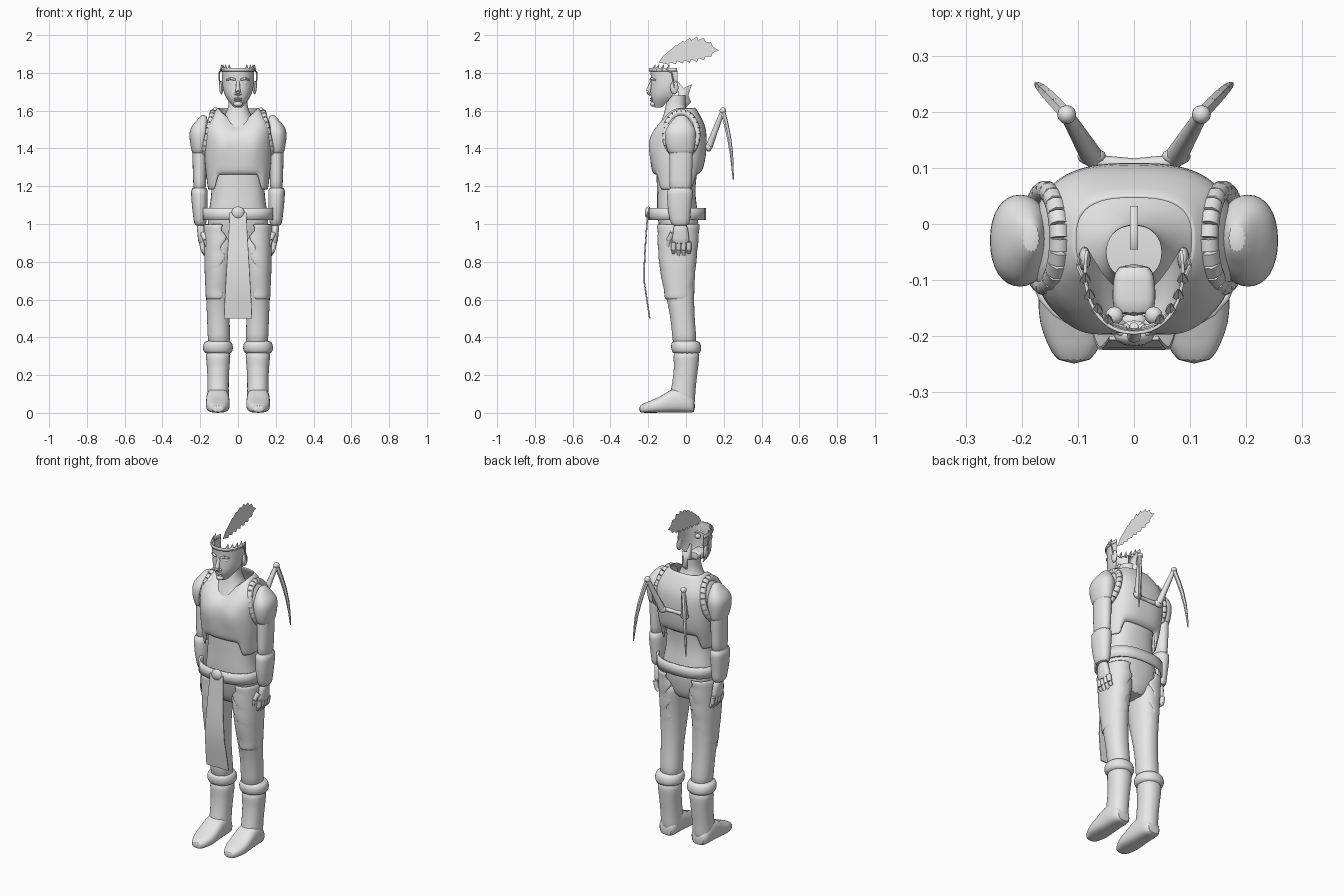
import bpy, bmesh, math
from mathutils import Vector, Matrix

if "Cube" in bpy.data.objects:
    bpy.data.objects.remove(bpy.data.objects["Cube"])

shade = (0.8, 0.8, 0.8, 1)
grey = bpy.data.materials.new("plain grey")
grey.use_nodes = True
grey.diffuse_color = shade
grey.node_tree.nodes["Principled BSDF"].inputs["Base Color"].default_value = shade
made_objects = []


def finish(name, bm, mirror=False, smooth=False, thick=0, offset=-1):
    """Turn a bmesh into a named object with its modifiers."""
    bmesh.ops.recalc_face_normals(bm, faces=bm.faces)
    mesh = bpy.data.meshes.new(name)
    bm.to_mesh(mesh)
    bm.free()
    mesh.materials.append(grey)
    ob = bpy.data.objects.new(name, mesh)
    bpy.context.collection.objects.link(ob)
    if mirror:
        ob.modifiers.new("mirror", "MIRROR")
    if thick:
        solid = ob.modifiers.new("thickness", "SOLIDIFY")
        solid.thickness, solid.offset = thick, offset
    if smooth:
        ob.modifiers.new("smooth", "SUBSURF").levels = 1
        ob.modifiers["smooth"].render_levels = 1
    made_objects.append(ob)


def sample(values, t):
    """Smooth curve through evenly spaced values; a plain number stays constant."""
    if not isinstance(values, tuple):
        return values
    last = len(values) - 1
    i = min(int(t * last), last - 1)
    f = t * last - i
    before, a, b, after = (values[min(max(j, 0), last)] for j in range(i - 1, i + 3))
    slope_a, slope_b = (b - before) / 2, (after - a) / 2
    ease = f * f * (3 - 2 * f)
    return a + (b - a) * ease + f * (1 - f) * (slope_a * (1 - f) - slope_b * f)


def rounded(value, power):
    return math.copysign(abs(value) ** (2 / power), value)


def loft(name, start, end, half, low, high, x=0, steps=8, sides=16, power=2.2,
         arc=None, along="z", caps=True, warp=None, smooth=True, **look):
    """Skin rounded sections whose half width and two limits follow smooth curves."""
    bm = bmesh.new()
    rows = []
    for step in range(steps + 1):
        t = step / steps
        place = start + (end - start) * t
        middle, width = sample(x, t), sample(half, t)
        near, far = sample(low, t), sample(high, t)
        first, final = arc(t) if arc else (0, math.tau)
        row = []
        for k in range(sides + 1 if arc else sides):
            angle = first + (final - first) * k / sides
            u = middle + width * rounded(math.cos(angle), power)
            v = (near + far) / 2 + (far - near) / 2 * rounded(math.sin(angle), power)
            co = Vector((u, v, place) if along == "z" else (u, place, v))
            if warp:
                warp(co)
            row.append(bm.verts.new(co))
        rows.append(row)
    for row, after in zip(rows, rows[1:]):
        for k in range(sides):
            j = (k + 1) % len(row)
            bm.faces.new((row[k], row[j], after[j], after[k]))
    if caps and not arc:
        bm.faces.new(rows[0])
        bm.faces.new(rows[-1])
    finish(name, bm, smooth=smooth, **look)


def rod(bm, points, radii, sides=8):
    """Tapered rod through points."""
    points = [Vector(point) for point in points]
    for p, q, radius, after in zip(points, points[1:], radii, radii[1:]):
        turn = (q - p).to_track_quat("Z", "Y").to_matrix().to_4x4()
        bmesh.ops.create_cone(bm, cap_ends=True, segments=sides, radius1=radius, radius2=after,
                              depth=(q - p).length, matrix=Matrix.Translation((p + q) / 2) @ turn)


def ball(bm, centre, size):
    matrix = Matrix.Translation(centre) @ Matrix.Diagonal((*size, 1))
    bmesh.ops.create_uvsphere(bm, u_segments=12, v_segments=8, radius=1, matrix=matrix)


def plate(name, outline, thick=0):
    """Flat cutout in the middle plane from (y, z) points."""
    bm = bmesh.new()
    bm.faces.new([bm.verts.new((0, y, z)) for y, z in outline])
    finish(name, bm, thick=thick, offset=0)


# Torso and neck
loft("body", start=.84, end=1.5, half=(.07, .165, .15, .14, .15, .15),
     low=(-.1, -.15, -.155, -.16, -.15), high=(.04, .07, .05, .07, .08), steps=10, power=2.5)
loft("neck", start=1.48, end=1.68, half=(.15, .09, .055, .05),
     low=(-.155, -.12, -.1), high=(.08, .03, 0, 0), caps=False)


def vest_shape(v):
    """Step the hem, swell the chest and dip the neckline."""
    if v.z < 1.28 and abs(v.x) < .115:
        v.z = 1.26 + (v.z - 1.18) / 5
    if v.y < -.05:
        v.y -= .015 * math.exp(-((abs(v.x) - .085) / .05) ** 2 - ((v.z - 1.42) / .07) ** 2)
    if v.z > 1.45:
        front = min(1, max(0, (-v.y - .04) / .06)) * max(0, 1 - abs(v.x) / .13)
        v.z -= front * (v.z - 1.45) / 2


loft("vest", start=1.18, end=1.62, half=(.16, .17, .178, .18, .178, .105),
     low=(-.165, -.18, -.19, -.19, -.165, -.105), high=(.06, .085, .105, .11, .1, .05),
     steps=9, sides=40, power=2.7, caps=False, warp=vest_shape, thick=.01)

# Flattened rings round each arm hole
bm = bmesh.new()
count = 24
ring = [math.tau * k / count for k in range(count + 1)]
path = [(.158 - .025 * math.sin(a), -.025 + .085 * math.cos(a), 1.475 + .115 * math.sin(a)) for a in ring]
rod(bm, path, [.018] * len(path))
finish("shoulder_straps", bm, mirror=True)

# Arms, shoulder guards and bracers
loft("shoulder_guards", start=1.365, end=1.578, x=(.205, .204, .2, .182), half=(.037, .052, .053, .015),
     low=(-.093, -.112, -.107, -.05), high=(.04, .052, .05, 0), mirror=True)
loft("upper_arms", start=1.16, end=1.45, x=.203, half=(.033, .038, .04),
     low=-.09, high=(.03, .04), steps=4, mirror=True)
loft("bracers", start=.985, end=1.2, x=(.2, .205), half=(.032, .042, .046),
     low=(-.08, -.1, -.1), high=(.02, .04), steps=5, mirror=True)
loft("palms", start=.89, end=1, x=(.188, .198), half=.022, low=(-.078, -.065),
     high=(.022, .008), steps=3, mirror=True)
bm = bmesh.new()
for finger in range(4):
    y = -.066 + finger * .027
    tip = .83 + abs(finger - 1.5) / 100
    rod(bm, [(.192, y, .905), (.186, y, .865), (.172, y, tip)], (.014, .013, .009))
rod(bm, [(.185, -.07, .95), (.172, -.092, .915), (.165, -.095, .88)], (.016, .013, .009))
finish("fingers", bm, mirror=True)

# Legs with ragged thigh guards wrapped round the outside
loft("legs", start=.34, end=.95, x=(.1, .105, .105, .09), half=(.06, .062, .07, .078),
     low=(-.07, -.09, -.14, -.145), high=(.06, .045, .05, .07), mirror=True)


def ragged(t):
    reach = math.radians(105 + 22 * math.sin(25 * t))
    return -reach, reach


loft("thigh_guards", start=.6, end=1, x=(.107, .094), half=(.064, .078, .088),
     low=(-.113, -.145, -.155), high=(.04, .057, .075), steps=12, sides=20,
     arc=ragged, mirror=True, thick=.012)

# Boots
loft("boot_cuffs", start=.31, end=.385, x=.106, half=(.07, .081, .08, .068),
     low=(-.07, -.082, -.075), high=(.076, .084, .07), steps=4, mirror=True)
loft("boot_shafts", start=.02, end=.34, x=.105, half=(.06, .057, .06, .07),
     low=(-.1, -.08, -.065, -.07), high=(.048, .052, .065, .075), steps=6, mirror=True)
loft("boot_feet", start=.05, end=-.25, x=.107, half=(.045, .061, .062, .065, .06, .03),
     low=0, high=(.07, .13, .13, .09, .065, .04), along="y", power=2.8, mirror=True)

# Belt, buckle and hanging cloth
loft("belt", start=1.02, end=1.085, half=.19, low=-.2, high=.105, steps=2,
     sides=24, power=2.5, caps=False, smooth=False, thick=.012)
bm = bmesh.new()
ball(bm, (0, -.2, 1.06), (.035, .018, .033))
finish("buckle", bm)
loft("front_cloth", start=.5, end=1.06, half=(.075, .06, .045), low=(-.196, -.224, -.22, -.207),
     high=(-.188, -.216, -.212, -.199), steps=6, power=8, smooth=False)


# Head: open shell of the face with its features
def face_arc(t):
    return math.radians(164), math.radians(376)


loft("face", start=1.618, end=1.825, half=(.022, .058, .077, .084, .086, .086),
     low=(-.168, -.187, -.187, -.186, -.19), high=(-.1, 0, .03, .03), sides=20, arc=face_arc)
loft("circlet", start=1.808, end=1.825, half=.09, low=-.197, high=.032, steps=1,
     sides=24, arc=face_arc, smooth=False, thick=.006)
bm = bmesh.new()
rod(bm, [(0, -.182, 1.755), (0, -.2, 1.702), (0, -.185, 1.684)], (.008, .013, .01))
for lip in (1.664, 1.654):
    ball(bm, (0, -.182, lip), (.022, .01, .005))
ball(bm, (0, -.174, 1.635), (.024, .016, .014))
finish("nose_and_mouth", bm)
bm = bmesh.new()
ball(bm, (.035, -.163, 1.746), (.016, .016, .013))
ball(bm, (.014, -.186, 1.69), (.008, .009, .007))
rod(bm, [(.014, -.188, 1.764), (.038, -.182, 1.77), (.06, -.162, 1.762)], (.006, .007, .004))
ball(bm, (.088, -.062, 1.722), (.011, .022, .036))
finish("eyes_and_ears", bm, mirror=True)
loft("mouth_cavity", start=-.165, end=-.07, half=(.036, .04, .032), low=1.645, high=1.695,
     steps=3, along="y", power=3.5, mirror=False)

# Circlet side loops and spikes
bm = bmesh.new()
rod(bm, [(.084, -.11, 1.822), (.1, -.075, 1.8), (.096, -.06, 1.72)], [.004] * 3, sides=6)
for spike in range(4):
    angle = math.radians(10 + 16 * spike)
    x, y = .088 * math.cos(angle), -.08 - .11 * math.sin(angle)
    rod(bm, [(x, y, 1.815), (x, y + .012, 1.845)], (.011, .001), sides=5)
finish("circlet_trim", bm, mirror=True)


# Feather crest with swept barbs, and nape tuft
def crest_edge(side):
    edge = []
    barbs = 16
    for k in range(1, barbs):
        t = k / barbs
        reach = side * math.sqrt(t) * (1 - t ** 4) / 10
        lean = .01
        if k % 2:
            reach, lean = reach * .75, 0
        edge.append((-.14 + .3 * t + lean, 1.86 + .06 * t + .03 * math.sin(math.pi * t) + reach))
    return edge


plate("feather_crest", [(-.145, 1.855)] + crest_edge(1) + [(.173, 1.92)] + crest_edge(-1)[::-1])
plate("nape_tuft", [(-.045, 1.755), (-.012, 1.72), (.032, 1.74), (.012, 1.68), (.028, 1.645),
                    (-.01, 1.61), (-.04, 1.65)], thick=.014)

# Back harness and folding claw limbs
base, elbow, tip = Vector((.075, .12, 1.405)), Vector((.12, .195, 1.6)), Vector((.175, .25, 1.235))
bm = bmesh.new()
rod(bm, [(-base.x, .112, base.z), (0, .105, base.z), (base.x, .112, base.z)], [.012] * 3)
finish("harness_bar", bm)
bm = bmesh.new()
ball(bm, base, (.026, .016, .022))
ball(bm, elbow, (.017, .017, .017))
rod(bm, [base, elbow], (.02, .012))
blade, widths = [], []
for k in range(6):
    t = k / 5
    bow = Vector((.01, .012, 0)) * math.sin(math.pi * t)
    blade.append(elbow.lerp(tip, t) + bow)
    widths.append(.013 - .01 * t ** 2)
rod(bm, blade, widths, sides=6)
finish("claw_limbs", bm, mirror=True)

# Smooth shading with sharp edges kept
bpy.ops.object.select_all(action="DESELECT")
for ob in made_objects:
    ob.select_set(True)
bpy.context.view_layer.objects.active = made_objects[0]
bpy.ops.object.shade_smooth_by_angle(angle=math.radians(50))
